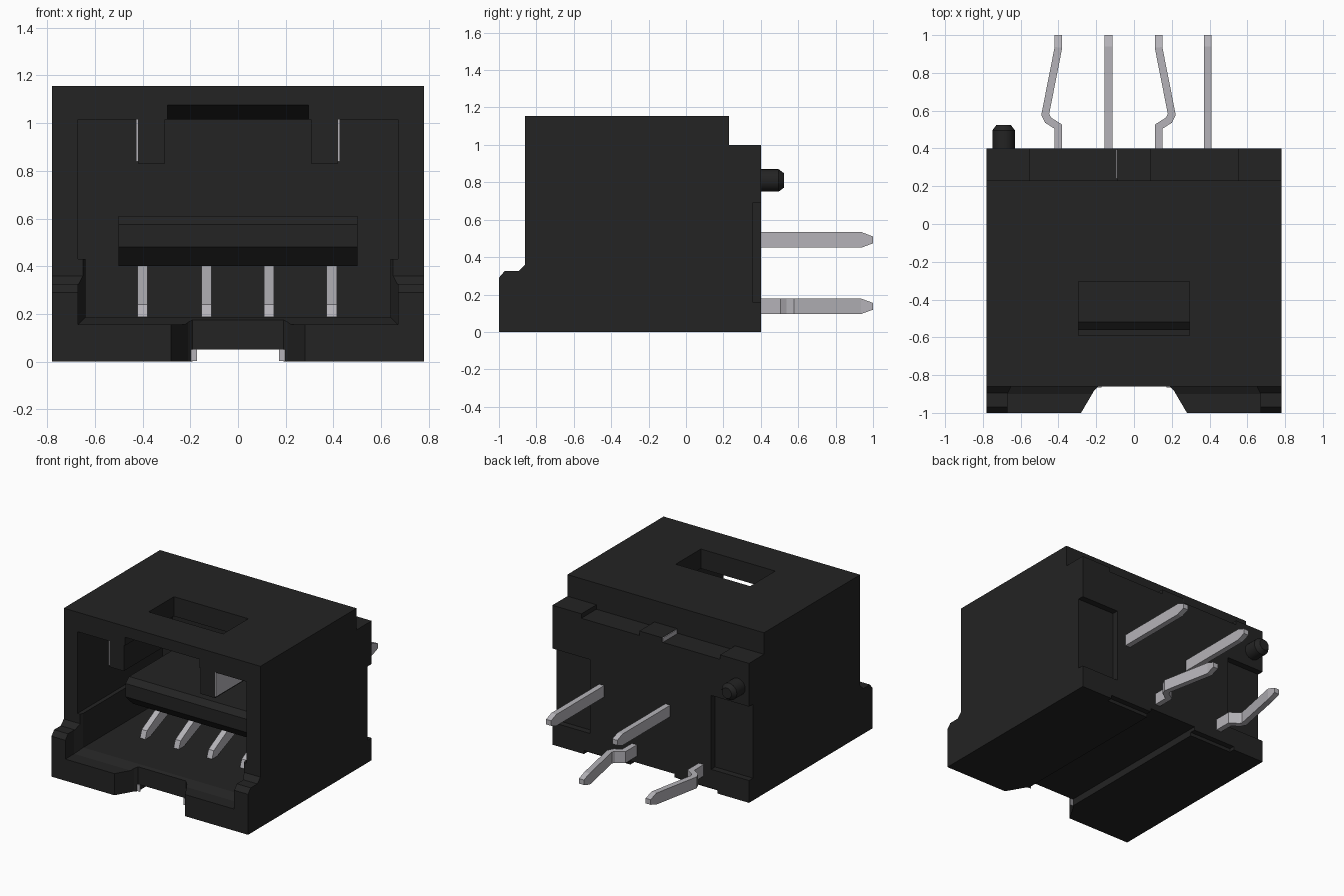
import bpy, bmesh, math
from mathutils import Vector

cube = bpy.data.objects.get("Cube")
if cube:
    bpy.data.objects.remove(cube, do_unlink=True)


def material(name, col, rough):
    m = bpy.data.materials.new(name)
    m.use_nodes = True
    m.diffuse_color = (*col, 1)
    b = m.node_tree.nodes["Principled BSDF"]
    b.inputs["Base Color"].default_value = (*col, 1)
    b.inputs["Roughness"].default_value = rough
    return m


BLACK = material("black plastic", (0.017, 0.017, 0.017), 0.6)
METAL = material("pale metal", (0.46, 0.45, 0.48), 0.5)


def make(name, bm, mat):
    bmesh.ops.recalc_face_normals(bm, faces=bm.faces)
    me = bpy.data.meshes.new(name)
    bm.to_mesh(me)
    bm.free()
    me.materials.append(mat)
    ob = bpy.data.objects.new(name, me)
    bpy.context.collection.objects.link(ob)
    return ob


def loft(name, rings, mat=BLACK):
    """Closed solid through matching rings of points."""
    bm = bmesh.new()
    vs = [[bm.verts.new(p) for p in r] for r in rings]
    n = len(vs[0])
    for a, b in zip(vs, vs[1:]):
        for i in range(n):
            j = (i + 1) % n
            bm.faces.new((a[i], a[j], b[j], b[i]))
    bm.faces.new(vs[0])
    bm.faces.new(vs[-1])
    return make(name, bm, mat)


def side_prism(name, yz, x0, x1, mat=BLACK):
    return loft(name, [[(x, y, z) for y, z in yz] for x in (x0, x1)], mat)


def top_prism(name, xy, z0, z1, mat=BLACK):
    return loft(name, [[(x, y, z) for x, y in xy] for z in (z0, z1)], mat)


def box(name, x0, x1, y0, y1, z0, z1, mat=BLACK):
    return top_prism(name, [(x0, y0), (x1, y0), (x1, y1), (x0, y1)], z0, z1, mat)


def cut(ob, cutter):
    cutter.hide_render = True
    m = ob.modifiers.new("cut", "BOOLEAN")
    m.operation = "DIFFERENCE"
    m.solver = "EXACT"
    m.object = cutter
    bpy.context.view_layer.objects.active = ob
    bpy.ops.object.modifier_apply(modifier=m.name)
    bpy.data.objects.remove(cutter, do_unlink=True)


# Housing shell from its side profile
housing = side_prism("housing", [
    (-1, 0), (0.4, 0), (0.4, 1.0), (0.23, 1.0), (0.23, 1.155), (-0.86, 1.155),
    (-0.86, 0.36), (-0.895, 0.325), (-0.97, 0.325), (-1, 0.29)], -0.78, 0.78)


def mouth(y, w, z):
    return [(-w, y, z), (w, y, z), (w, y, 0.45), (-w, y, 0.45)]


# Front cavity: flared lower mouth, wider upper part
cut(housing, loft("mouth_cutter", [mouth(-1.1, 0.67, 0.155), mouth(-0.9, 0.67, 0.155),
                                   mouth(-0.84, 0.64, 0.185), mouth(0.1, 0.64, 0.185)]))
cut(housing, box("cavity_cutter", -0.67, 0.67, -1.1, 0.1, 0.43, 1.015))
# Latch lead-in under the roof and latch window through it
cut(housing, side_prism("ramp_cutter", [(-0.95, 0.9), (-0.95, 1.076), (-0.86, 1.076),
                                        (-0.59, 1.012), (-0.59, 0.9)], -0.295, 0.295))
cut(housing, box("window_cutter", -0.295, 0.295, -0.59, -0.305, 0.9, 1.3))
# Tapered notch in the front lip and channel under the floor
cut(housing, top_prism("notch_cutter", [(-0.292, -1.02), (0.292, -1.02), (0.21, -0.88),
                                        (0.19, -0.86), (-0.19, -0.86), (-0.21, -0.88)], -0.1, 0.4))
cut(housing, box("channel_cutter", -0.19, 0.19, -1.1, 0.6, -0.1, 0.05))
cut(housing, box("rear_edge_cutter", -0.53, 0.53, 0.36, 0.6, -0.1, 0.025))
# Rear corner pockets and lowered parts of the rear ledge
for s in (-1, 1):
    a, b = sorted((0.48 * s, 1.0 * s))
    cut(housing, box("pocket_cutter", a, b, 0.355, 0.6, 0.16, 0.69))
    a, b = sorted((0.09 * s, 0.55 * s))
    cut(housing, box("ledge_cutter", a, b, 0.23, 0.6, 0.968, 1.1))

# Tongue above the contacts
side_prism("tongue", [(0.12, 0.40), (-0.48, 0.40), (-0.56, 0.48), (-0.56, 0.575),
                      (-0.52, 0.61), (0.12, 0.61)], -0.5, 0.5)

# Guide ribs hanging from the roof, with pale outer sides, and notch corner plates
for s, side in ((-1, "right"), (1, "left")):
    a, b = sorted((0.305 * s, 0.42 * s))
    box(side + "_guide_rib", a, b, -0.859, -0.3, 0.83, 1.03)
    a, b = sorted((0.419 * s, 0.427 * s))
    box(side + "_rib_plate", a, b, -0.858, -0.3, 0.84, 1.02, METAL)
    a, b = sorted((0.172 * s, 0.2 * s))
    box(side + "_notch_plate", a, b, -0.866, -0.859, 0.002, 0.05, METAL)
box("rear_tab_plate", -0.096, -0.088, 0.24, 0.395, 0.968, 0.998, METAL)

# Locating peg with chamfered end
rings = []
for y, r in ((0.38, 0.06), (0.495, 0.06), (0.525, 0.038)):
    rings.append([(-0.69 + r * math.cos(t * math.pi / 12), y, 0.81 + r * math.sin(t * math.pi / 12))
                  for t in range(24)])
peg = loft("locating_peg", rings)
bpy.ops.object.select_all(action="DESELECT")
peg.select_set(True)
bpy.context.view_layer.objects.active = peg
bpy.ops.object.shade_smooth_by_angle(angle=math.radians(30))

# Contact blades inside the cavity
for i, x in enumerate((-0.4, -0.133, 0.13, 0.393)):
    side_prism(f"contact_{i + 1}", [(-0.51, 0.187), (-0.45, 0.187), (-0.1, 0.33), (0.12, 0.35),
                                    (0.12, 0.43), (-0.13, 0.43), (-0.22, 0.385), (-0.49, 0.24)],
               x - 0.021, x + 0.021, METAL)


def pin(name, path, z):
    """Flat strip along an xy path, tapered in height at its end."""
    rings = []
    for i, (x, y) in enumerate(path):
        p = Vector((x, y))
        dirs = [(Vector(b) - Vector(a)).normalized() for a, b in zip(path[max(i - 1, 0):], path[max(i - 1, 0) + 1:i + 2])]
        t = sum(dirs, Vector((0, 0))).normalized()
        n = Vector((t.y, -t.x)) * 0.02 / max(0.5, t.dot(dirs[0]))
        h = 0.018 if i == len(path) - 1 else 0.041
        a, b = p + n, p - n
        rings.append([(a.x, a.y, z - h), (b.x, b.y, z - h), (b.x, b.y, z + h), (a.x, a.y, z + h)])
    loft(name, rings, METAL)


# Straight upper pins and kinked lower pins
for i, x in enumerate((-0.135, 0.39)):
    pin(f"upper_pin_{i + 1}", [(x, 0.3), (x, 0.94), (x, 1.0)], 0.492)
for i, (x, s) in enumerate(((-0.4, -1), (0.13, 1))):
    pin(f"lower_pin_{i + 1}", [(x, 0.3), (x, 0.515), (x + 0.055 * s, 0.55), (x + 0.07 * s, 0.58),
                               (x, 0.935), (x, 1.0)], 0.137)
